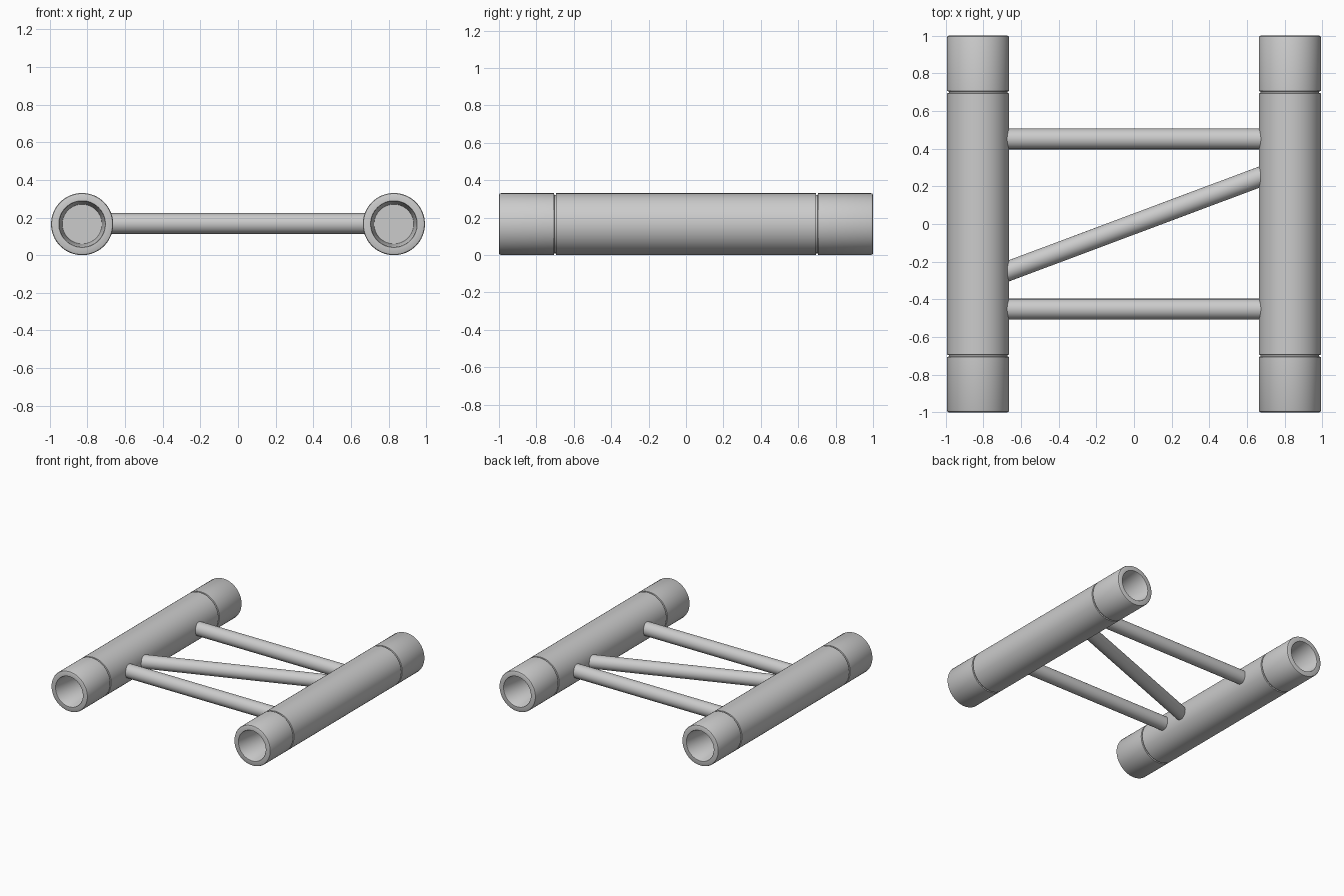
import bpy, bmesh
from math import atan2, cos, sin, tau
from mathutils import Vector

if "Cube" in bpy.data.objects:
    bpy.data.objects.remove(bpy.data.objects["Cube"])

R, X = 0.165, 0.828          # main tube radius and offset from centre
SEG = 64


def finish(bm, name):
    bmesh.ops.recalc_face_normals(bm, faces=bm.faces[:])
    mesh = bpy.data.meshes.new(name)
    bm.to_mesh(mesh)
    bm.free()
    ob = bpy.data.objects.new(name, mesh)
    bpy.context.collection.objects.link(ob)
    bpy.ops.object.select_all(action='DESELECT')
    ob.select_set(True)
    bpy.context.view_layer.objects.active = ob
    bpy.ops.object.shade_smooth_by_angle(angle=0.52)
    return ob


def lathe_y(name, profile, x, z):
    """Spin (radius, y) points about a y-parallel axis, capping both ends."""
    bm = bmesh.new()
    rings = [[bm.verts.new((x + r * cos(tau * i / SEG), y, z + r * sin(tau * i / SEG)))
              for i in range(SEG)] for r, y in profile]
    for a, b in zip(rings, rings[1:]):
        for i in range(SEG):
            j = (i + 1) % SEG
            bm.faces.new((a[i], a[j], b[j], b[i]))
    bm.faces.new(rings[0])
    bm.faces.new(rings[-1])
    return finish(bm, name)


def rod(name, start, end, radius):
    """Round bar between two points."""
    a, b = Vector(start), Vector(end)
    d = b - a
    bm = bmesh.new()
    bmesh.ops.create_cone(bm, cap_ends=True, segments=40, radius1=radius,
                          radius2=radius, depth=d.length)
    ob = finish(bm, name)
    ob.location = (a + b) / 2
    ob.rotation_euler = d.to_track_quat('Z', 'Y').to_euler()
    return ob


# Main tubes: tapered blind socket, rounded rim and weld groove at each end
half = [(0.105, -0.71), (0.121, -0.995), (0.124, -1.0), (R - 0.009, -1.0),
        (R - 0.003, -0.997), (R, -0.99), (R, -0.706), (R - 0.009, -0.704),
        (R - 0.009, -0.696), (R, -0.694)]
profile = half + [(r, -y) for r, y in reversed(half)]
for side, s in (("left", -1), ("right", 1)):
    lathe_y(f"main_tube_{side}", profile, s * X, R)

# Cross braces, ends set into the tube walls
E = 0.70
for side, s in (("front", -1), ("back", 1)):
    rod(f"cross_brace_{side}", (-E, s * 0.452, 0.168), (E, s * 0.452, 0.168), 0.055)

# Diagonal brace
rod("diagonal_brace", (-E, -0.262, 0.168), (E, 0.262, 0.168), 0.053)
